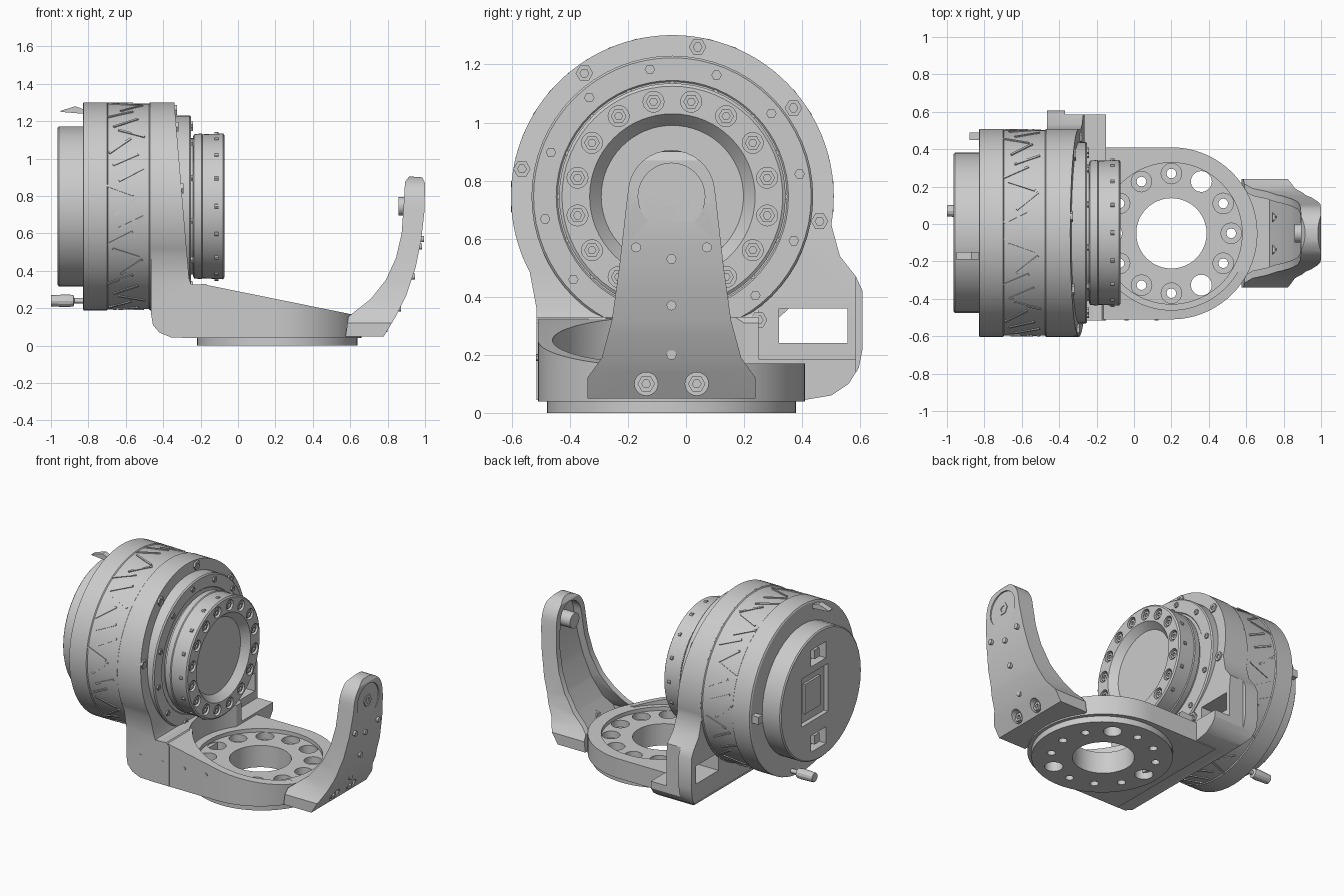
import bpy, bmesh, math
from math import sin, cos, pi, radians
from mathutils import Matrix, Vector

if "Cube" in bpy.data.objects:
    bpy.data.objects.remove(bpy.data.objects["Cube"])

CY, CZ = -0.047, 0.745          # motor axis (runs along x)
PX, PY = 0.2, -0.05             # centre of the round base plate
TO_X = Matrix.Rotation(pi / 2, 4, 'Y')


def finish(bm, name):
    bmesh.ops.recalc_face_normals(bm, faces=bm.faces)
    me = bpy.data.meshes.new(name)
    bm.to_mesh(me)
    bm.free()
    ob = bpy.data.objects.new(name, me)
    bpy.context.collection.objects.link(ob)
    return ob


def prism(name, pts, axis, lo, hi):
    """Extrude a 2D outline along an axis."""
    place = {'x': lambda a, b, t: (t, a, b), 'y': lambda a, b, t: (a, t, b),
             'z': lambda a, b, t: (a, b, t)}[axis]
    bm = bmesh.new()
    f = bm.faces.new([bm.verts.new(place(a, b, lo)) for a, b in pts])
    ext = bmesh.ops.extrude_face_region(bm, geom=[f])['geom']
    move = Vector(place(0, 0, hi - lo))
    bmesh.ops.translate(bm, vec=move, verts=[v for v in ext if isinstance(v, bmesh.types.BMVert)])
    return finish(bm, name)


def lathe(name, prof, seg=64, y=CY, z=CZ):
    """Revolve (x, radius) points round an x axis; ends are capped."""
    bm = bmesh.new()
    rings = [[bm.verts.new((x, y + r * cos(2 * pi * i / seg), z + r * sin(2 * pi * i / seg)))
              for i in range(seg)] for x, r in prof]
    for a, b in zip(rings, rings[1:]):
        for i in range(seg):
            j = (i + 1) % seg
            bm.faces.new((a[i], a[j], b[j], b[i]))
    bm.faces.new(rings[0])
    bm.faces.new(rings[-1])
    return finish(bm, name)


def pegs(name, spots, r, length, axis='x', seg=20):
    """Many equal cylinders in one mesh."""
    rot = {'x': TO_X, 'y': Matrix.Rotation(pi / 2, 4, 'X'), 'z': Matrix()}[axis]
    bm = bmesh.new()
    for p in spots:
        bmesh.ops.create_cone(bm, cap_ends=True, segments=seg, radius1=r, radius2=r, depth=length,
                              matrix=Matrix.Translation(p) @ rot)
    return finish(bm, name)


def box(name, x, y, z):
    return prism(name, [(x[0], y[0]), (x[1], y[0]), (x[1], y[1]), (x[0], y[1])], 'z', *z)


def boolean(ob, tool, op='DIFFERENCE'):
    m = ob.modifiers.new('cut', 'BOOLEAN')
    m.operation, m.object, m.solver = op, tool, 'EXACT'
    bpy.context.view_layer.objects.active = ob
    bpy.ops.object.modifier_apply(modifier=m.name)
    bpy.data.objects.remove(tool)
    return ob


def arc(cx, cy, r, a0, a1, n):
    return [(cx + r * cos(radians(a0 + (a1 - a0) * i / n)),
             cy + r * sin(radians(a0 + (a1 - a0) * i / n))) for i in range(n + 1)]


def round_spots(x, r, n, start=0):
    return [(x, CY + r * cos(radians(start + 360 * i / n)), CZ + r * sin(radians(start + 360 * i / n)))
            for i in range(n)]


def bolts(name, spots, r, length):
    """Hex screws with sunken sockets, heads facing +x."""
    ob = pegs(name, spots, r, length, seg=6)
    d = length * 0.5
    return boolean(ob, pegs('socket', [(x + d, y, z) for x, y, z in spots], r * 0.5, d, seg=6))


# motor drum with slanted winding ribs
lathe('motor_drum', [(-.83, .547), (-.825, .556), (-.7, .556), (-.695, .55), (-.475, .55), (-.47, .556),
                     (-.46, .556)])
bm = bmesh.new()
for i in range(40):
    a, tilt = 2 * pi * i / 40, (.5, -.35, .7, .45)[i % 4]
    m = (Matrix.Translation((0, CY, CZ)) @ Matrix.Rotation(a, 4, 'X')
         @ Matrix.Translation((-.60 + .03 * (i % 3 - 1), 0, .549)) @ Matrix.Rotation(tilt, 4, 'Z')
         @ Matrix.Diagonal((.15, .012, .012, 1)))
    bmesh.ops.create_cube(bm, size=1, matrix=m)
finish(bm, 'winding_ribs')

# rear cover, raised tray and sockets
cover = lathe('rear_cover', [(-.965, .42), (-.958, .428), (-.82, .428)], 40)
boolean(cover, box('tray_cut', (-1, -.935), (-.12, .16), (.6, .92)))
for z in (.45, 1.02):
    boolean(cover, box('socket_cut', (-1, -.90), (-.1, .06), (z - .055, z + .055)))
    box('rear_socket', (-.95, -.89), (-.05, .0), (z - .03, z + .03))
box('rear_tray', (-.95, -.93), (-.06, .10), (.66, .86))
box('upper_plug', (-.965, -.83), (-.20, -.11), (1.08, 1.13))

# cable plugs behind the drum
prism('upper_latch', [(-.95, 1.255), (-.87, 1.28), (-.83, 1.265), (-.83, 1.24), (-.95, 1.25)], 'y', -.19, -.15)
lathe('lower_plug', [(-1, .03), (-.91, .034), (-.88, .03), (-.875, .014), (-.82, .014)], 12, .07, .24)
box('side_latch', (-.88, -.83), (.45, .49), (.72, .77))

# upright bracket: round plate, legs and side ear, trimmed by its side profile
outline = ([(.41, .045), (.5, .06), (.56, .1), (.595, .155), (.608, .22), (.608, .42), (.585, .47), (.53, .54)]
           + arc(CY, CZ, .556, -10, 208, 60) + [(-.515, .36), (-.515, .045)])
bracket = prism('upright_bracket', outline, 'x', -.5, -.1)
side = [(-.465, 1.35), (-.345, 1.35), (-.262, .36), (-.25, .325), (-.17, .33), (-.15, .31), (-.15, .045),
        (-.36, .045), (-.42, .07), (-.455, .11), (-.465, .17)]
boolean(bracket, prism('side_trim', side, 'y', -.8, .8), 'INTERSECT')
boolean(bracket, box('ear_window', (-.6, 0), (.32, .556), (.24, .36)))
boolean(bracket, box('ear_thin', (-.265, 0), (.25, .8), (.185, .7)))
boolean(bracket, box('ear_step', (-.37, 0), (.585, .8), (0, .7)))
boolean(bracket, prism('plate_clear', arc(PX, PY, .43, 0, 354, 59), 'z', .14, .6))

# bearing ring and output flange with recessed face
lathe('bearing_ring', [(-.46, .485), (-.258, .485), (-.25, .478), (-.25, .40), (-.255, .395)])
lathe('flange_neck', [(-.27, .365), (-.22, .365)])
flange = lathe('output_flange', [(-.24, .375), (-.235, .385), (-.195, .39), (-.19, .385), (-.08, .39), (-.073, .38),
                                 (-.073, .285), (-.12, .245)])
boolean(flange, pegs('bolt_pockets', round_spots(-.073, .333, 16, 11.25), .036, .08))
bolts('flange_bolts', round_spots(-.1, .333, 16, 11.25), .027, .04)
pegs('flange_side_pins', round_spots(-.115, .386, 16), .012, .02, seg=8)
bolts('ring_bolts', round_spots(-.25, .445, 12, 10), .018, .02)
outer = [(-.345 + (1.3 - z) * .083, y, z) for y, z in
         ((.04, 1.26), (.37, 1.05), (.46, .66), (.25, .32), (-.35, 1.17), (-.565, .84))]
bolts('housing_bolts', outer, .03, .03)

# base tray: flat body with rounded end, front side wall and bottom disc
plan = [(-.3, -.51)] + arc(PX, PY, .46, -90, 90, 36) + [(-.3, .41)]
base = prism('base_body', plan, 'z', .04, .17)
wall = prism('base_side_wall', [(-.3, .1), (-.3, .33), (-.17, .325), (.62, .165), (.62, .1)], 'y', -.55, -.25)
boolean(wall, prism('plan_trim', plan, 'z', 0, .5), 'INTERSECT')
boolean(wall, prism('wall_pocket', arc(PX, PY, .41, 0, 355, 71), 'z', .0, .6))
boolean(base, prism('pocket', arc(PX, PY, .378, 0, 355, 71), 'z', .145, .6))
disc = prism('base_disc', arc(PX + .01, PY, .428, 0, 355, 71), 'z', 0, .042)
ring = [(a, (PX + .32 * cos(radians(a)), PY + .32 * sin(radians(a)), .1)) for a in range(0, 360, 30)]
through = [p for a, p in ring if a in (60, 300, 180)]
screw = [p for a, p in ring if a not in (60, 300, 180)]
for part in (base, disc):
    boolean(part, pegs('centre_bore', [(PX, PY, .1)], .188, .5, 'z', 48))
    boolean(part, pegs('through_holes', through, .056, .5, 'z'))
    boolean(part, pegs('screw_holes', screw, .026, .5, 'z', 12))
boolean(base, pegs('counterbores', [(x, y, .16) for x, y, z in screw], .055, .12, 'z'))
pegs('side_wall_pins', [(x, -.51, .19) for x in (-.36, -.2, -.04, .12)], .012, .012, 'y', 10)

# curved support arm: side profile x front profile, hollow on the inner side
arm_side = [(.575, .05), (.78, .05), (.84, .15), (.90, .27), (.95, .42), (.98, .57), (.997, .72), (1, .87),
            (.985, .9), (.915, .905), (.893, .875), (.885, .74), (.875, .6), (.845, .47), (.79, .35), (.71, .25),
            (.59, .155)]


def arm_front(d):
    right = [(.24 - d, .0), (.24 - d, .12), (.19 - d, .19), (.155 - d, .32), (.13 - d, .5), (.105 - d, .72)]
    mirror = [(2 * PY - y, z) for y, z in reversed(right)]
    return right + arc(PY, .755, .15 - d, 8, 172, 16) + mirror


def arm_solid(name, d, dx, dz):
    ob = prism(name, [(x + dx, z + dz) for x, z in arm_side], 'y', -.5, .5)
    return boolean(ob, prism('front_trim', arm_front(d), 'x', .3, 1.2), 'INTERSECT')


arm = arm_solid('support_arm', 0, 0, 0)
boolean(arm, arm_solid('arm_channel', .04, -.055, .03))
boolean(arm, pegs('end_clear', [(PX, PY, .2)], .425, .6, 'z', 72))
boolean(arm, pegs('pivot_recess', [(1.0, PY, CZ)], .115, .02, seg=40))
foot = [(.84, PY + s * .087, .1) for s in (-1, 1)]
boolean(arm, pegs('foot_pockets', foot, .04, .16))
bolts('foot_bolts', [(.77, y, z) for x, y, z in foot], .03, .06)
lathe('pivot_boss', [(.858, .05), (.99, .05)], 24, PY, CZ)
bolts('pivot_screw', [(.985, PY, CZ)], .04, .02)
pegs('arm_pins', [(.985, PY - .122, .57), (.985, PY + .122, .57), (.975, PY, .53), (.937, PY, .37), (.862, PY, .2)],
     .017, .02, seg=12)

# smooth shading with crisp edges
bpy.ops.object.select_all(action='SELECT')
bpy.context.view_layer.objects.active = arm
bpy.ops.object.shade_smooth_by_angle(angle=radians(25))
